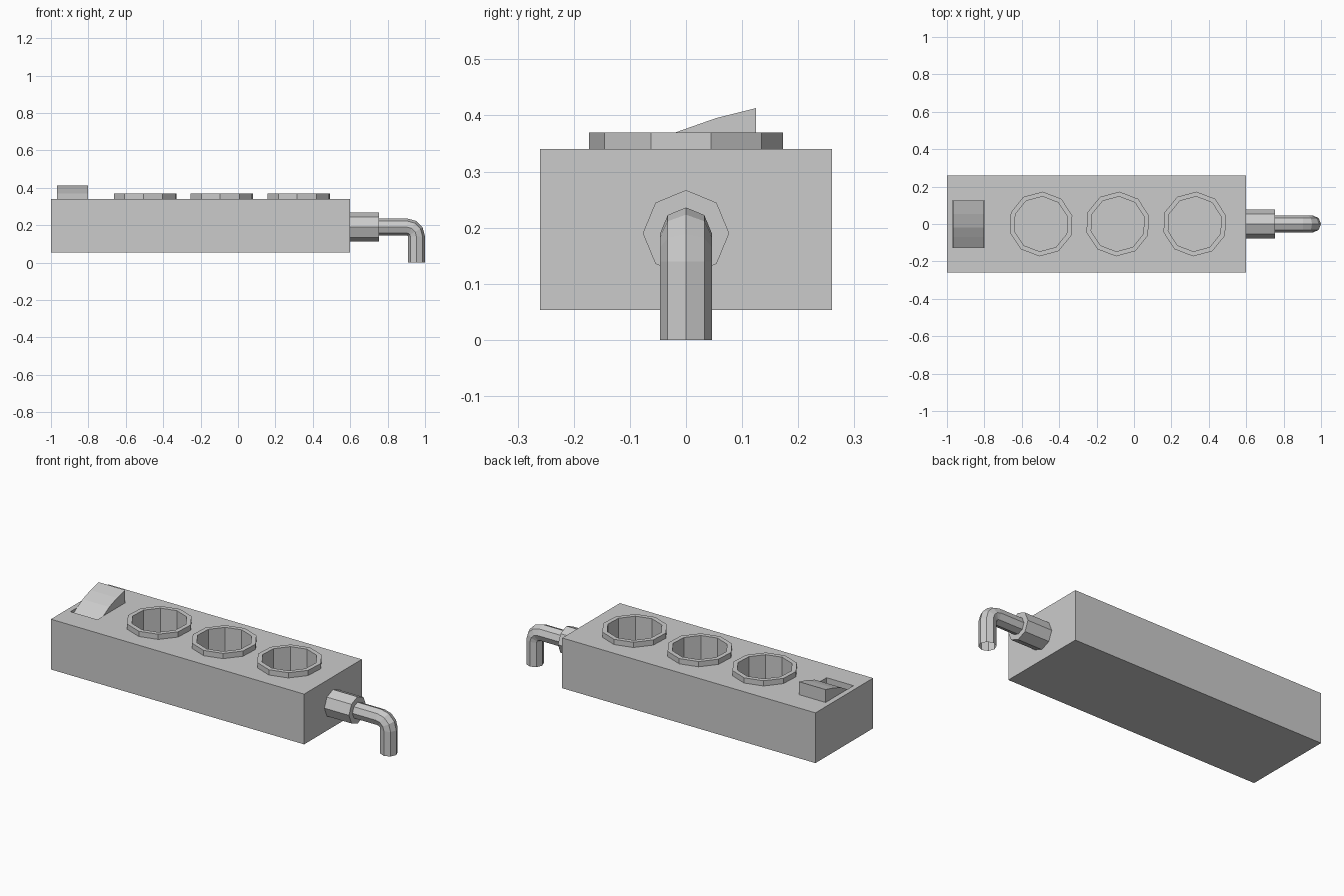
import bpy, bmesh
from math import sin, cos, pi, radians

if "Cube" in bpy.data.objects:
    bpy.data.objects.remove(bpy.data.objects["Cube"])


def loft(name, rings, cap_start=False, cap_end=False, loop=False):
    """Skin a list of equally sized vertex rings."""
    bm = bmesh.new()
    vs = [[bm.verts.new(p) for p in ring] for ring in rings]
    n = len(vs[0])
    pairs = list(zip(vs, vs[1:])) + ([(vs[-1], vs[0])] if loop else [])
    for a, b in pairs:
        for i in range(n):
            j = (i + 1) % n
            bm.faces.new((a[i], a[j], b[j], b[i]))
    if cap_start:
        bm.faces.new(vs[0][::-1])
    if cap_end:
        bm.faces.new(vs[-1])
    bmesh.ops.recalc_face_normals(bm, faces=bm.faces)
    me = bpy.data.meshes.new(name)
    bm.to_mesh(me)
    bm.free()
    ob = bpy.data.objects.new(name, me)
    bpy.context.collection.objects.link(ob)
    return ob


def box(name, x0, x1, y0, y1, z0, z1):
    return loft(name, [[(x0, y0, z), (x1, y0, z), (x1, y1, z), (x0, y1, z)]
                       for z in (z0, z1)], True, True)


def socket_ring(cx, r, z):
    """Ten-sided horizontal ring."""
    return [(cx + r * cos(radians(15 + 36 * i)), r * sin(radians(15 + 36 * i)), z)
            for i in range(10)]


def cable_ring(x, z, r, tilt=0.0):
    """Eight-sided ring across a path that runs along +x, tilted downwards."""
    return [(x + r * cos(i * pi / 4) * sin(tilt), r * sin(i * pi / 4),
             z + r * cos(i * pi / 4) * cos(tilt)) for i in range(8)]


TOP, RIM = 0.34, 0.37
R_OUT, R_IN = 0.173, 0.147

# Housing block
housing = box("housing", -1.0, 0.6, -0.26, 0.26, 0.053, TOP)

# Sockets: raised rims and matching wells
cutters = []
for k, cx in enumerate((-0.497, -0.087, 0.325)):
    loft(f"socket_rim_{k + 1}",
         [socket_ring(cx, r, z) for r, z in
          ((R_OUT, TOP), (R_OUT, RIM), (R_IN, RIM), (R_IN, TOP))], loop=True)
    cutters.append(loft(f"well_cutter_{k + 1}",
                        [socket_ring(cx, R_IN, z) for z in (0.23, 0.5)], True, True))

# Recess for the switch
cutters.append(box("switch_cutter", -0.97, -0.80, -0.126, 0.126, 0.28, 0.5))

for c in cutters:
    c.hide_render = True
    mod = housing.modifiers.new("cut", 'BOOLEAN')
    mod.operation = 'DIFFERENCE'
    mod.solver = 'EXACT'
    mod.object = c
    bpy.context.view_layer.objects.active = housing
    bpy.ops.object.modifier_apply(modifier=mod.name)
    bpy.data.objects.remove(c)

# Rocker switch, tilted down into the recess at the front
profile = [(-0.125, 0.281), (0.125, 0.281), (0.125, 0.413), (0.053, 0.395),
           (-0.018, 0.37), (-0.07, 0.34), (-0.125, 0.305)]
loft("rocker_switch", [[(x, y, z) for y, z in profile] for x in (-0.969, -0.801)],
     True, True)

# Cable gland
loft("cable_gland", [cable_ring(x, 0.19, 0.077) for x in (0.6, 0.755)], True, True)

# Cable stub bending down to the ground
rings = [cable_ring(0.75, 0.19, 0.046)]
for i in range(4):
    a = i * pi / 6
    rings.append(cable_ring(0.904 + 0.05 * sin(a), 0.14 + 0.05 * cos(a), 0.046, a))
rings.append(cable_ring(0.954, 0.0, 0.046, pi / 2))
loft("cable", rings)
